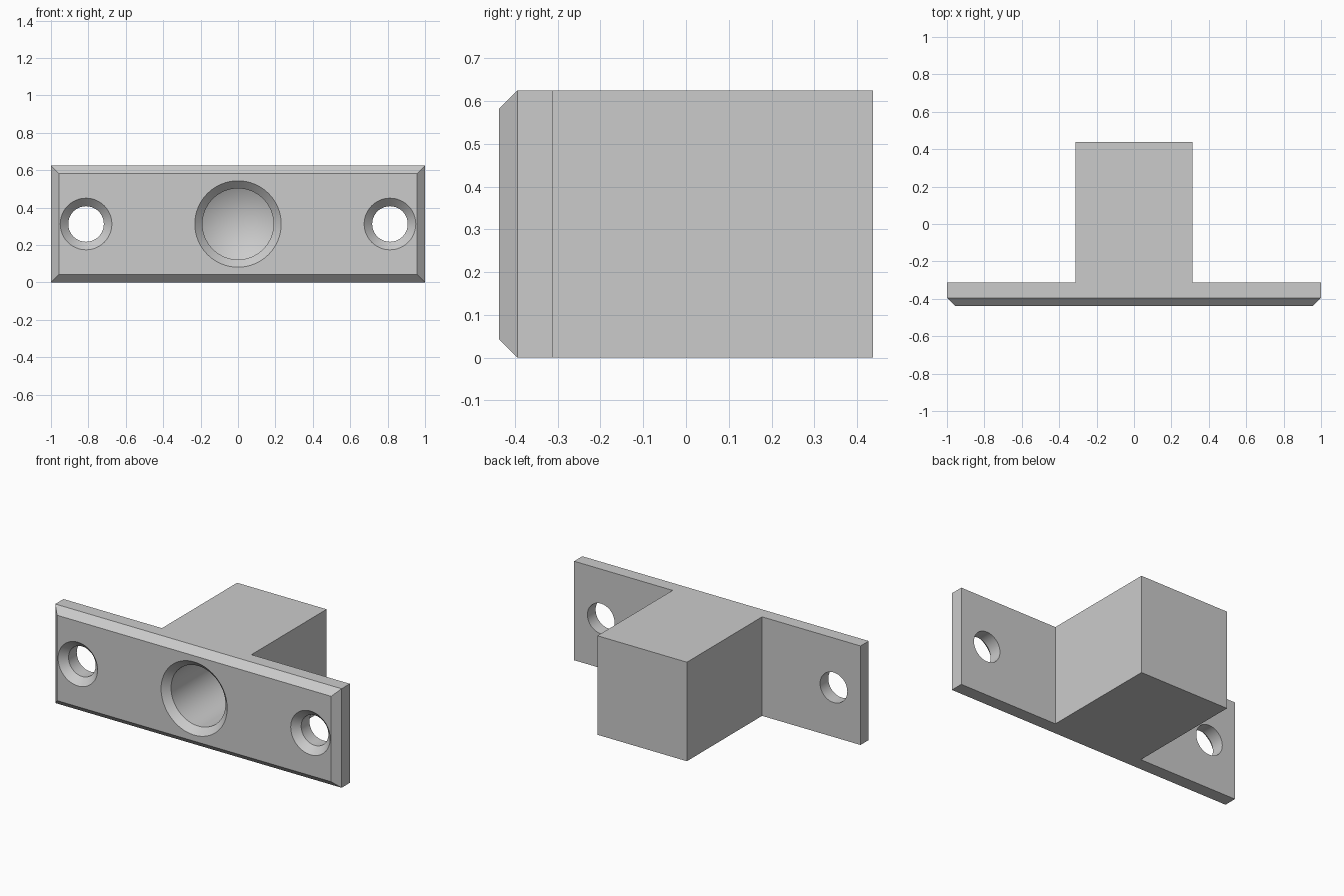
import bpy, bmesh, math
from mathutils import Vector

cube = bpy.data.objects.get("Cube")
if cube:
    bpy.data.objects.remove(cube, do_unlink=True)

HEIGHT = 0.625
FRONT, PLATE_BACK, BACK = -0.4375, -0.3125, 0.4375
BLOCK = 0.3125
CHAMFER = 0.043

grey = bpy.data.materials.new("light grey")
grey.use_nodes = True
colour = (0.6, 0.6, 0.6, 1)
grey.diffuse_color = colour
grey.node_tree.nodes["Principled BSDF"].inputs["Base Color"].default_value = colour


def add_object(name, bm):
    bmesh.ops.recalc_face_normals(bm, faces=bm.faces)
    mesh = bpy.data.meshes.new(name)
    bm.to_mesh(mesh)
    bm.free()
    mesh.materials.append(grey)
    obj = bpy.data.objects.new(name, mesh)
    bpy.context.collection.objects.link(obj)
    return obj


def lathe_cutter(name, x, profile, segments=64):
    """Turn (radius, y) points around a horizontal axis along y."""
    bm = bmesh.new()
    verts = [bm.verts.new((x + r, y, HEIGHT / 2)) for r, y in profile]
    edges = [bm.edges.new(pair) for pair in zip(verts, verts[1:])]
    bmesh.ops.spin(bm, geom=verts + edges, cent=(x, 0, HEIGHT / 2), axis=(0, 1, 0),
                   angle=2 * math.pi, steps=segments, use_merge=True)
    bmesh.ops.remove_doubles(bm, verts=bm.verts, dist=1e-5)
    obj = add_object(name, bm)
    obj.hide_render = True
    return obj


# T-shaped body: mounting plate with the block behind it
outline = [(1, FRONT), (1, PLATE_BACK), (BLOCK, PLATE_BACK), (BLOCK, BACK)]
outline += [(-x, y) for x, y in reversed(outline)]
bm = bmesh.new()
base = bm.faces.new([bm.verts.new((x, y, 0)) for x, y in outline])
top = bmesh.ops.extrude_face_region(bm, geom=[base])["geom"]
bmesh.ops.translate(bm, vec=Vector((0, 0, HEIGHT)),
                    verts=[g for g in top if isinstance(g, bmesh.types.BMVert)])

# Chamfer around the front face
rim = [e for e in bm.edges if all(abs(v.co.y - FRONT) < 1e-5 for v in e.verts)]
bmesh.ops.bevel(bm, geom=rim, offset=CHAMFER, segments=1, affect='EDGES')
body = add_object("mounting_plate_and_block", bm)

# Countersunk screw holes and the blind centre bore with a conical bottom
OUT = FRONT - 0.05
screw = [(0, OUT), (0.138, OUT), (0.138, FRONT), (0.095, FRONT + 0.043),
         (0.095, PLATE_BACK + 0.05), (0, PLATE_BACK + 0.05)]
bore = [(0, OUT), (0.231, OUT), (0.231, FRONT), (0.19, FRONT + 0.041),
        (0.19, 0.2), (0, 0.31)]
cutters = [lathe_cutter("screw_hole_cutter", side * 0.8125, screw) for side in (-1, 1)]
cutters.append(lathe_cutter("centre_bore_cutter", 0, bore))

bpy.ops.object.select_all(action='DESELECT')
body.select_set(True)
bpy.context.view_layer.objects.active = body
for cutter in cutters:
    mod = body.modifiers.new("hole", 'BOOLEAN')
    mod.operation = 'DIFFERENCE'
    mod.solver = 'EXACT'
    mod.object = cutter
    bpy.ops.object.modifier_apply(modifier=mod.name)
    bpy.data.objects.remove(cutter, do_unlink=True)

# Round hole walls, crisp edges
bpy.ops.object.shade_smooth_by_angle(angle=math.radians(25))
